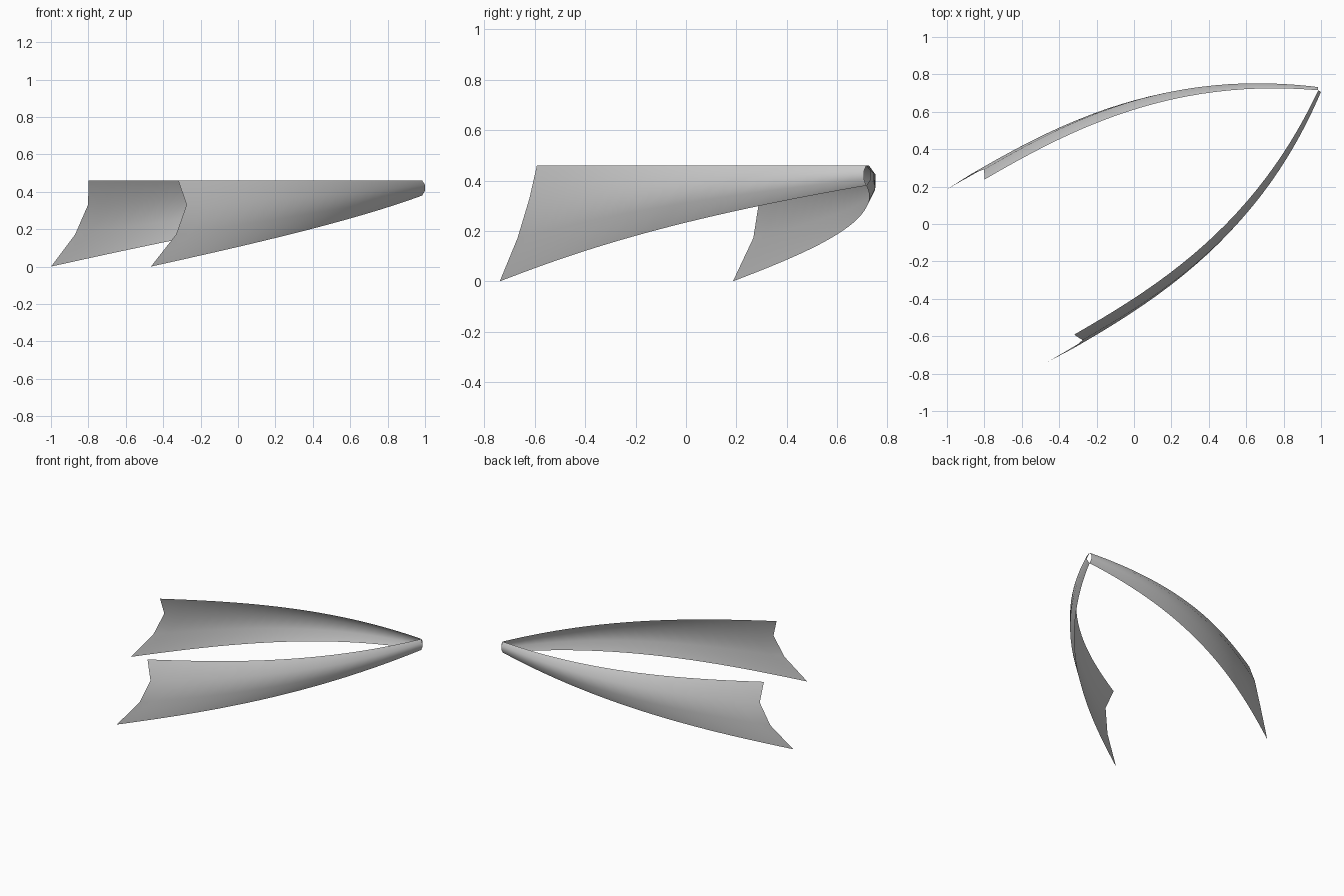
import bpy, bmesh, math

if "Cube" in bpy.data.objects:
    bpy.data.objects.remove(bpy.data.objects["Cube"])

SEGMENTS = 24
# Edge rows from top to bottom: (u, v, z) at the tip and at the open end,
# u = distance back along the symmetry axis, v = sideways offset
ROWS = [((0.000, 0.000, 0.46), (1.783, 0.479, 0.46)),
        ((-0.008, 0.015, 0.437), (1.759, 0.527, 0.33)),
        ((-0.008, 0.015, 0.405), (1.831, 0.540, 0.172)),
        ((0.000, 0.000, 0.38), (1.983, 0.534, 0.0))]


def row_point(row, s):
    (u0, v0, z0), (u1, v1, z1) = row
    bow = 1 - (1 - s) ** 2.6
    return (-(u0 + (u1 - u0) * s), v0 + (v1 - v0) * bow, z0 + (z1 - z0) * s)


# Curved thin blade, swept from the tip to the notched end
bm = bmesh.new()
grid = []
for i in range(SEGMENTS + 1):
    s = (i / SEGMENTS) ** 1.2
    grid.append([bm.verts.new(row_point(r, s)) for r in ROWS])
for a, b in zip(grid, grid[1:]):
    for j in range(len(ROWS) - 1):
        bm.faces.new((a[j], b[j], b[j + 1], a[j + 1]))
mesh = bpy.data.meshes.new("paired_blades")
# Outer side faces away from the symmetry plane
bm.normal_update()
if sum(f.normal.y for f in bm.faces) < 0:
    bmesh.ops.reverse_faces(bm, faces=bm.faces[:])
for f in bm.faces:
    f.smooth = True
bm.to_mesh(mesh)
bm.free()

blades = bpy.data.objects.new("paired_blades", mesh)
bpy.context.collection.objects.link(blades)
blades.location = (0.985, 0.715, 0)
blades.rotation_euler = (0, 0, math.radians(30))

# Second blade mirrored across the axis
mirror = blades.modifiers.new("mirror", 'MIRROR')
mirror.use_axis = (False, True, False)
mirror.use_mirror_merge = False
